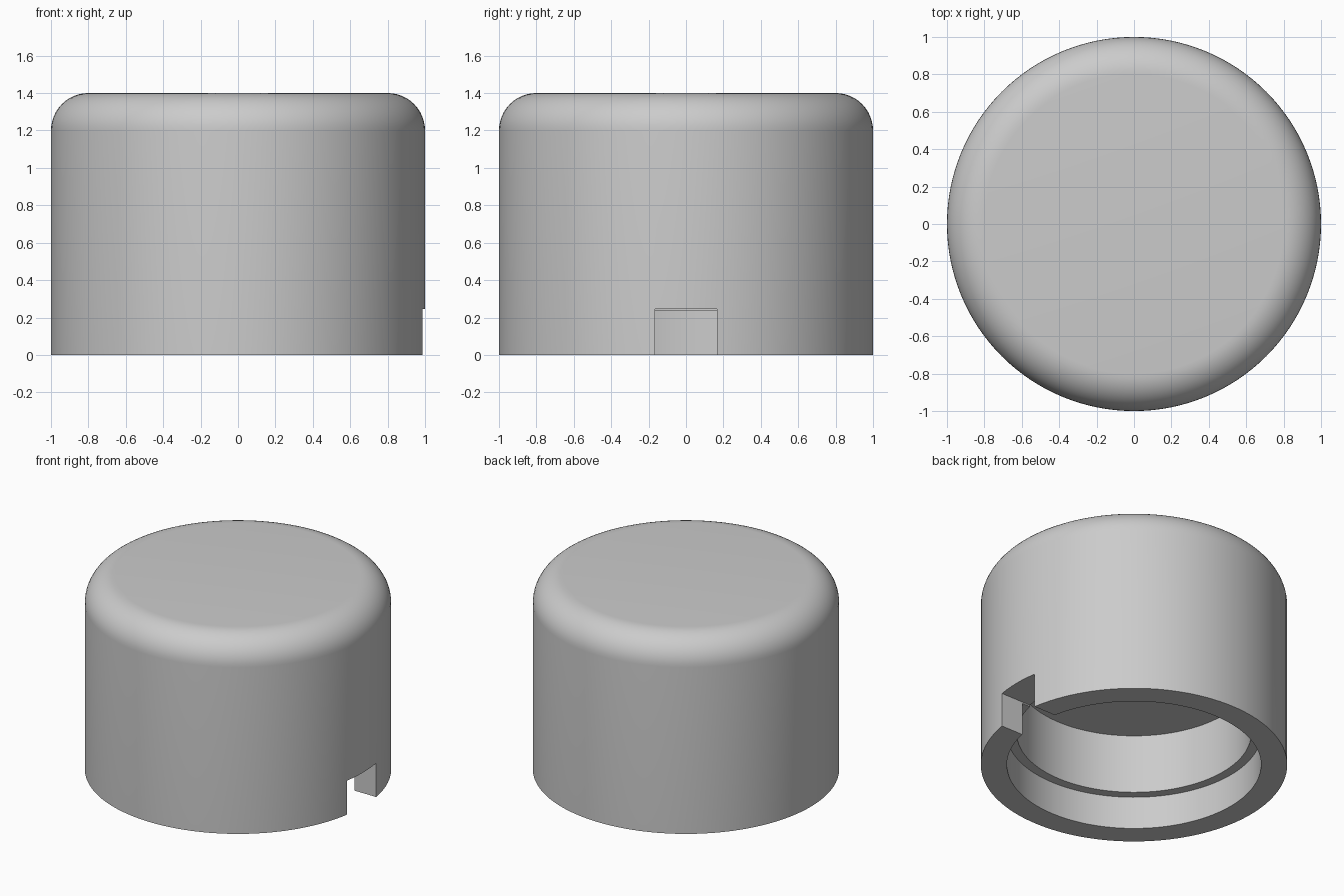
import bpy, bmesh
from math import sin, cos, pi, radians
from mathutils import Vector

default = bpy.data.objects.get("Cube")
if default:
    bpy.data.objects.remove(default, do_unlink=True)

SEGMENTS = 128
HEIGHT, FILLET = 1.4, 0.2
LEDGE_Z, CEILING_Z = 0.235, 0.66
RIM_R, BORE_R = 0.83, 0.765

grey = bpy.data.materials.new("plain grey")
grey.use_nodes = True
colour = (0.6, 0.6, 0.6, 1)
grey.diffuse_color = colour
grey.node_tree.nodes["Principled BSDF"].inputs["Base Color"].default_value = colour


def add_object(name, bm):
    bmesh.ops.recalc_face_normals(bm, faces=bm.faces)
    mesh = bpy.data.meshes.new(name)
    bm.to_mesh(mesh)
    bm.free()
    mesh.materials.append(grey)
    obj = bpy.data.objects.new(name, mesh)
    bpy.context.collection.objects.link(obj)
    return obj


def lathe(name, profile):
    bm = bmesh.new()
    verts = [bm.verts.new((r, 0, z)) for r, z in profile]
    edges = [bm.edges.new(pair) for pair in zip(verts, verts[1:])]
    bmesh.ops.spin(bm, geom=verts + edges, cent=(0, 0, 0), axis=(0, 0, 1),
                   angle=2 * pi, steps=SEGMENTS, use_merge=True)
    bmesh.ops.remove_doubles(bm, verts=bm.verts, dist=0.0001)
    return add_object(name, bm)


# Cap: stepped bore inside, rounded shoulder outside
arc = [i * pi / 24 for i in range(13)]
shoulder = [(1 - FILLET + FILLET * cos(a), HEIGHT - FILLET + FILLET * sin(a)) for a in arc]
bore = [(0, CEILING_Z), (BORE_R, CEILING_Z), (BORE_R, LEDGE_Z), (RIM_R, LEDGE_Z), (RIM_R, 0)]
cap = lathe("cap", bore + [(1, 0)] + shoulder + [(0, HEIGHT)])

# Notch through the lower wall
bm = bmesh.new()
bmesh.ops.create_cube(bm, size=1)
bmesh.ops.scale(bm, vec=(0.5, 0.33, 0.445), verts=bm.verts)
bmesh.ops.translate(bm, vec=Vector((0.95, 0, 0.0225)), verts=bm.verts)
cutter = add_object("notch_cutter", bm)
cutter.hide_render = True

cut = cap.modifiers.new("notch", "BOOLEAN")
cut.operation, cut.solver, cut.object = "DIFFERENCE", "EXACT", cutter
bpy.ops.object.select_all(action="DESELECT")
bpy.context.view_layer.objects.active = cap
cap.select_set(True)
bpy.ops.object.modifier_apply(modifier=cut.name)
bpy.data.objects.remove(cutter, do_unlink=True)
bpy.ops.object.shade_smooth_by_angle(angle=radians(30))
